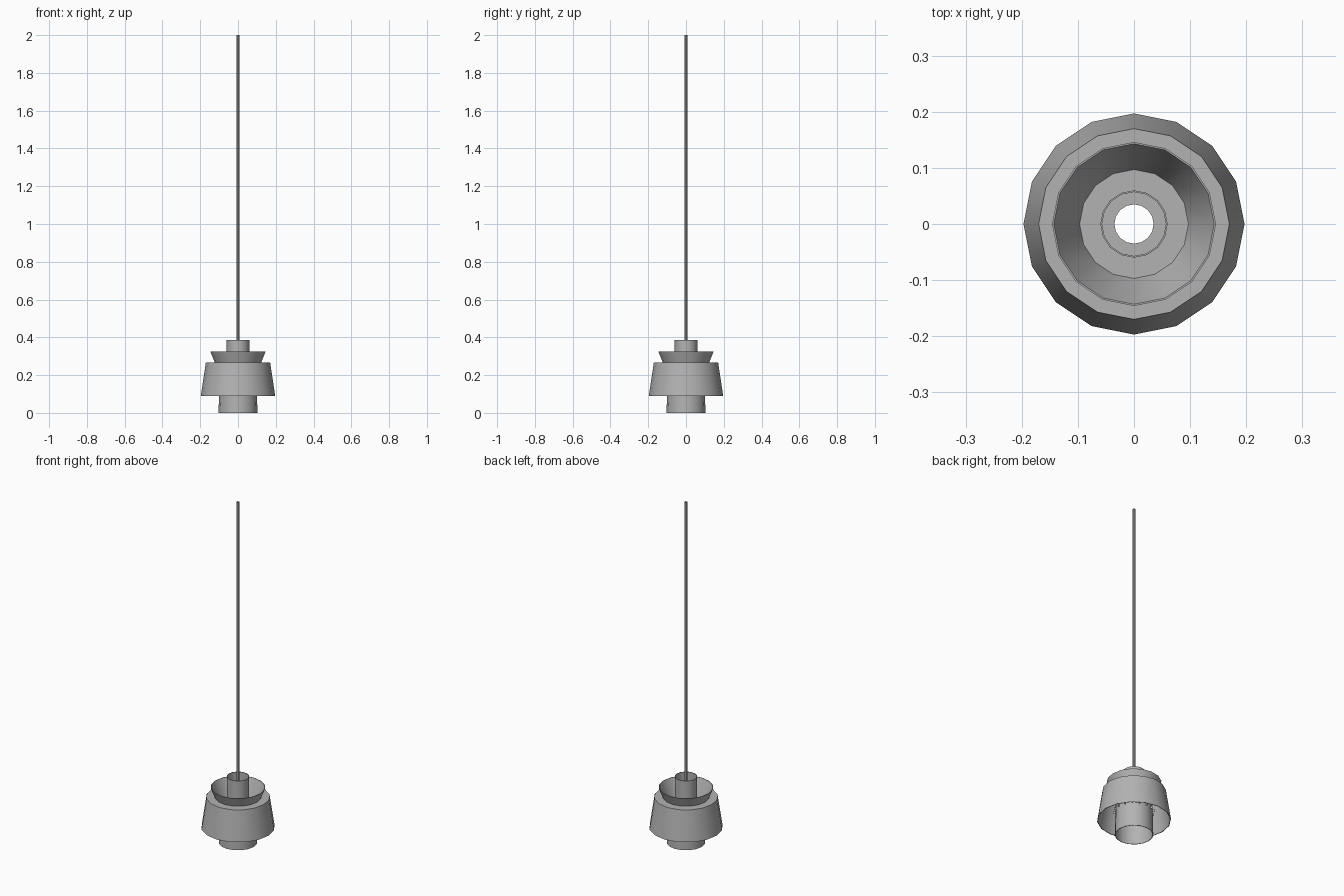
import bpy, bmesh, math

if "Cube" in bpy.data.objects:
    bpy.data.objects.remove(bpy.data.objects["Cube"])

grey = bpy.data.materials.new("mid_grey")
grey.diffuse_color = (0.45, 0.45, 0.45, 1)
grey.use_nodes = True
grey.node_tree.nodes["Principled BSDF"].inputs["Base Color"].default_value = grey.diffuse_color


def finish(name, bm):
    """Turn a bmesh into a smooth-shaded grey object."""
    bmesh.ops.recalc_face_normals(bm, faces=bm.faces)
    mesh = bpy.data.meshes.new(name)
    bm.to_mesh(mesh)
    bm.free()
    mesh.materials.append(grey)
    obj = bpy.data.objects.new(name, mesh)
    bpy.context.collection.objects.link(obj)
    bpy.ops.object.select_all(action='DESELECT')
    obj.select_set(True)
    bpy.context.view_layer.objects.active = obj
    bpy.ops.object.shade_smooth_by_angle(angle=math.radians(35))
    return obj


def lathe(name, profile, sides=16, closed=True):
    """Spin a list of (radius, z) points around the z axis."""
    bm = bmesh.new()
    rings = [[bm.verts.new((r * math.cos(2 * math.pi * i / sides),
                            r * math.sin(2 * math.pi * i / sides), z))
              for i in range(sides)] for r, z in profile]
    pairs = list(zip(rings, rings[1:]))
    if closed:
        pairs.append((rings[-1], rings[0]))
    for a, b in pairs:
        for i in range(sides):
            j = (i + 1) % sides
            bm.faces.new((a[i], a[j], b[j], b[i]))
    return finish(name, bm)


T = 0.003  # sheet thickness

# Wide main shade with a flat inward top rim
lathe("main_shade", [(0.197, 0.09), (0.170, 0.268), (0.121, 0.268),
                     (0.121, 0.268 - T), (0.167, 0.268 - T), (0.194, 0.09)])

# Flared upper shade, tucked inside the main shade
lathe("upper_shade", [(0.100, 0.21), (0.146, 0.324), (0.143, 0.324), (0.097, 0.212)])

# Lower cylinder shade with an annular top plate
lathe("lower_shade", [(0.103, 0.0), (0.098, 0.21), (0.035, 0.21),
                      (0.035, 0.21 - T), (0.095, 0.21 - T), (0.100, 0.0)])

# Socket tube, open at the top
lathe("socket_tube", [(0.060, 0.21), (0.060, 0.387), (0.057, 0.387), (0.057, 0.21)])

# Ring of small fins around the lower shade
bm = bmesh.new()
for i in range(16):
    a = 2 * math.pi * i / 16
    bm.faces.new([bm.verts.new((r * math.cos(a), r * math.sin(a), z))
                  for r, z in ((0.097, 0.135), (0.112, 0.135), (0.112, 0.15), (0.097, 0.15))])
finish("spacer_fins", bm)

# Hanging cord
lathe("cord", [(0.008, 0.21), (0.008, 2.0)], sides=8, closed=False)
